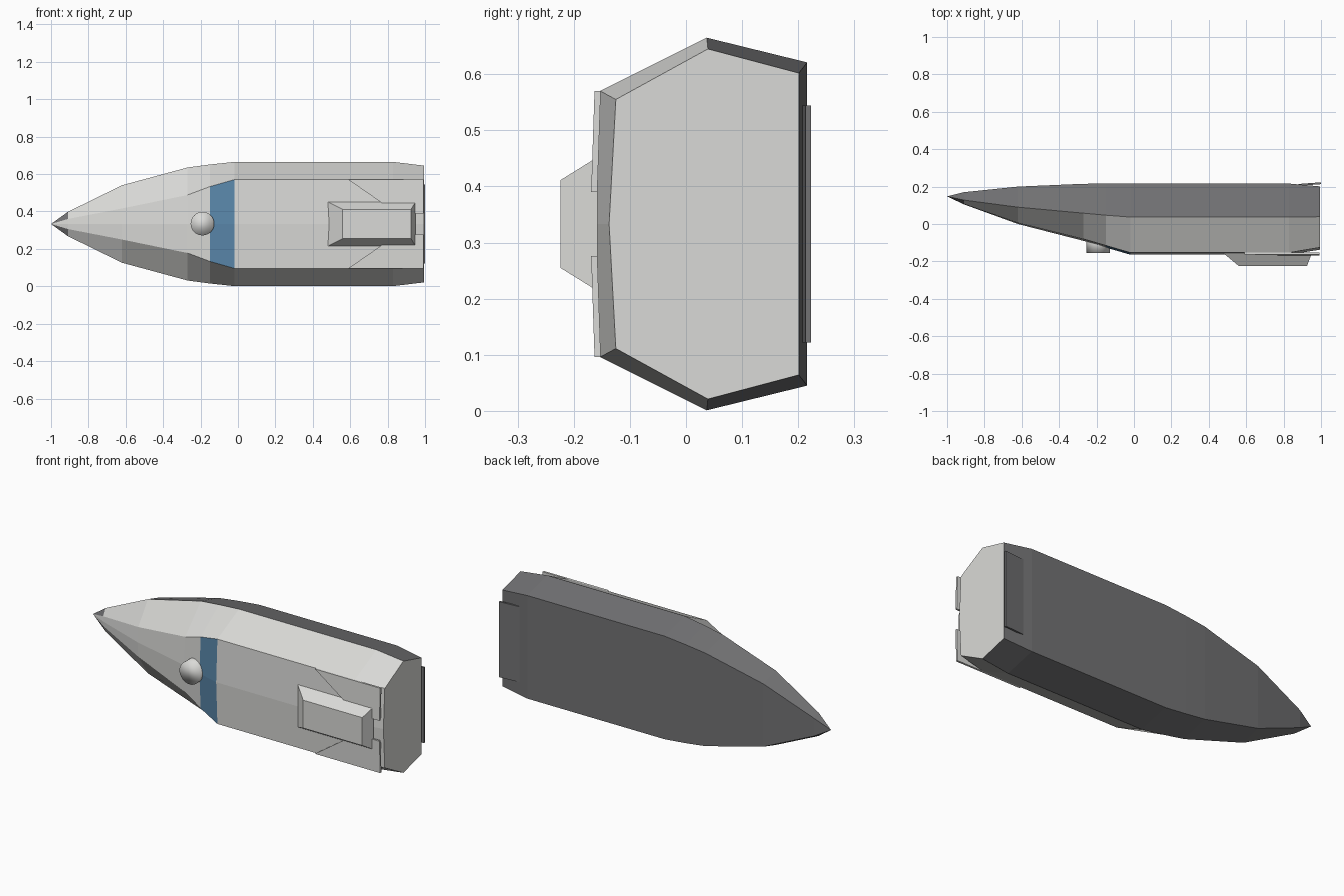
import bpy
import bmesh
from mathutils import Vector

cube = bpy.data.objects.get("Cube")
if cube:
    bpy.data.objects.remove(cube, do_unlink=True)

MID = 0.333  # height of the symmetry plane


def material(name, colour):
    mat = bpy.data.materials.new(name)
    mat.use_nodes = True
    mat.diffuse_color = (*colour, 1)
    mat.node_tree.nodes["Principled BSDF"].inputs["Base Color"].default_value = (*colour, 1)
    return mat


LIGHT = material("light_grey", (0.70, 0.70, 0.68))
DARK = material("dark_grey", (0.17, 0.17, 0.175))
BLUE = material("window_blue", (0.10, 0.24, 0.40))


def finish(name, bm, mats):
    bmesh.ops.recalc_face_normals(bm, faces=bm.faces)
    mesh = bpy.data.meshes.new(name)
    bm.to_mesh(mesh)
    bm.free()
    for mat in mats:
        mesh.materials.append(mat)
    obj = bpy.data.objects.new(name, mesh)
    bpy.context.collection.objects.link(obj)
    return obj


def bridge(bm, a, b, paint=None):
    """Join two rings of vertices with quads."""
    n = len(a)
    for i in range(n):
        j = (i + 1) % n
        face = bm.faces.new((a[i], a[j], b[j], b[i]))
        if paint:
            face.material_index = paint(i)


def solid(name, ring_a, ring_b, mat):
    """Closed solid between two matching outlines."""
    bm = bmesh.new()
    a = [bm.verts.new(p) for p in ring_a]
    b = [bm.verts.new(p) for p in ring_b]
    bridge(bm, a, b)
    bm.faces.new(a)
    bm.faces.new(b)
    return finish(name, bm, [mat])


# Hull stations: x, ridge y, deck edge (y, half width), chine (y, half), keel (y, half)
STATIONS = [
    (-0.91, 0.105, 0.108, 0.027, 0.128, 0.065, 0.170, 0.050),
    (-0.62, 0.000, 0.006, 0.083, 0.090, 0.207, 0.200, 0.175),
    (-0.27, -0.090, -0.080, 0.155, 0.058, 0.302, 0.215, 0.260),
    (-0.15, -0.126, -0.115, 0.200, 0.047, 0.318, 0.216, 0.275),
    (-0.02, -0.164, -0.153, 0.237, 0.037, 0.332, 0.216, 0.288),
    (0.83, -0.164, -0.153, 0.237, 0.037, 0.332, 0.216, 0.288),
    (0.995, -0.137, -0.125, 0.222, 0.039, 0.312, 0.201, 0.269),
]
WINDOW = 3  # window band begins at this station

bm = bmesh.new()
rings = []
for x, ridge, ey, eh, cy, ch, ky, kh in STATIONS:
    side = [(ey, eh), (cy, ch), (ky, kh)]
    outline = [(ridge, 0)] + side + [(y, -h) for y, h in reversed(side)]
    rings.append([bm.verts.new((x, y, MID + h)) for y, h in outline])


def hull_paint(station):
    def paint(strip):
        if strip in (2, 3, 4):
            return 1
        return 2 if station == WINDOW and strip in (0, 6) else 0
    return paint


for s in range(len(rings) - 1):
    bridge(bm, rings[s], rings[s + 1], hull_paint(s))
bm.faces.new(rings[-1])

# Pointed nose, dark on its sides and underside
tip = bm.verts.new((-1, 0.148, MID))
for i in range(7):
    face = bm.faces.new((tip, rings[0][i], rings[0][(i + 1) % 7]))
    face.material_index = 0 if i in (0, 6) else 1
finish("hull", bm, [LIGHT, DARK, BLUE])


# Raised dorsal housing
def deck_rect(x0, x1, half, y):
    return [(x0, y, MID - half), (x1, y, MID - half), (x1, y, MID + half), (x0, y, MID + half)]


solid("dorsal_housing", deck_rect(0.48, 0.95, 0.119, -0.158),
      deck_rect(0.56, 0.925, 0.078, -0.224), LIGHT)

# Paired rear deck plates reaching past the tapered stern
for sign, label in ((1, "upper"), (-1, "lower")):
    outer = [(x, y, MID + sign * h) for x, y, h in
             ((0.59, -0.163, 0.237), (0.993, -0.163, 0.237),
              (0.993, -0.169, 0.057), (0.85, -0.169, 0.057))]
    inner = [Vector(p) + Vector((0, 0.011, 0)) for p in outer]
    solid(label + "_deck_plate", outer, inner, LIGHT)

# Flap under the stern, tilted outward
flap = [(x, y, MID + h) for x, y, h in
        ((0.88, 0.214, -0.211), (1.0, 0.223, -0.211), (1.0, 0.223, 0.211), (0.88, 0.214, 0.211))]
solid("stern_flap", flap, [Vector(p) - Vector((0, 0.01, 0)) for p in flap], DARK)

# Round sensor ahead of the window
bpy.ops.mesh.primitive_cylinder_add(vertices=32, radius=0.063, depth=0.1,
                                    location=(-0.19, -0.105, MID + 0.002),
                                    rotation=(1.5708, 0, 0))
sensor = bpy.context.object
sensor.name = "nose_sensor"
sensor.data.materials.append(LIGHT)
bpy.ops.object.shade_smooth()
